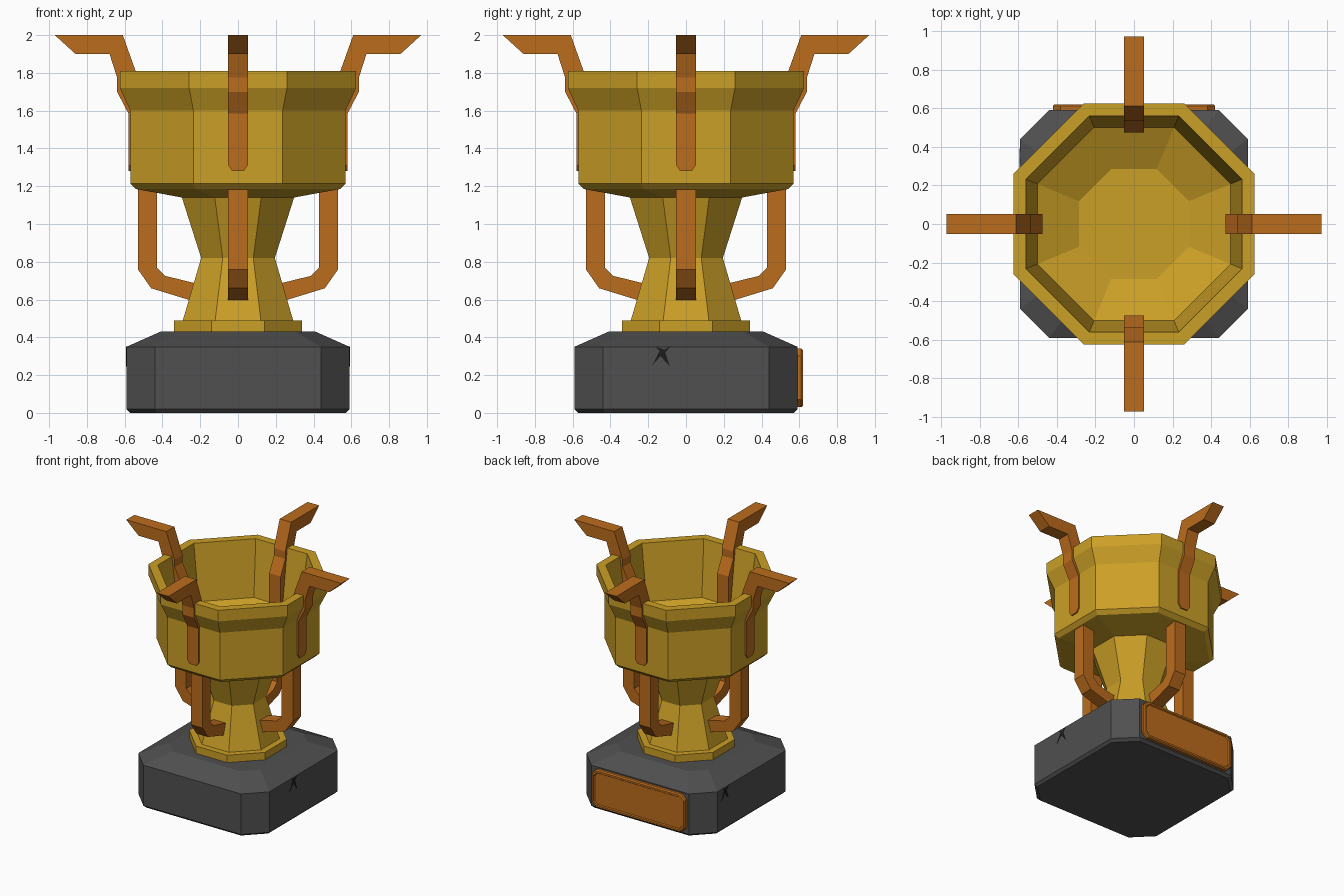
import bpy, bmesh, math

if "Cube" in bpy.data.objects:
    bpy.data.objects.remove(bpy.data.objects["Cube"])


def material(name, color):
    m = bpy.data.materials.new(name)
    m.diffuse_color = (*color, 1)
    m.use_nodes = True
    m.node_tree.nodes["Principled BSDF"].inputs["Base Color"].default_value = m.diffuse_color
    return m


GOLD = material("gold", (0.60, 0.35, 0.02))
COPPER = material("copper", (0.50, 0.15, 0.012))
STONE = material("stone", (0.08, 0.08, 0.08))
DARK = material("crack_dark", (0.012, 0.012, 0.012))


def loft(name, rings, mat, cap=True):
    """Skin equal-length rings of points; cap both ends or join last to first."""
    bm = bmesh.new()
    loops = [[bm.verts.new(p) for p in r] for r in rings]
    pairs = list(zip(loops, loops[1:]))
    if cap:
        bm.faces.new(loops[0])
        bm.faces.new(loops[-1])
    else:
        pairs.append((loops[-1], loops[0]))
    for a, b in pairs:
        n = len(a)
        for i in range(n):
            bm.faces.new((a[i], a[(i + 1) % n], b[(i + 1) % n], b[i]))
    bmesh.ops.recalc_face_normals(bm, faces=bm.faces)
    me = bpy.data.meshes.new(name)
    bm.to_mesh(me)
    bm.free()
    me.materials.append(mat)
    ob = bpy.data.objects.new(name, me)
    bpy.context.collection.objects.link(ob)
    return ob


def cut_rect(hx, hy, c):
    """Rectangle outline with chamfered corners."""
    return [(hx, hy - c), (hx - c, hy), (c - hx, hy), (-hx, hy - c),
            (-hx, c - hy), (c - hx, -hy), (hx - c, -hy), (hx, c - hy)]


def octagons(profile):
    """Octagon rings from (flat-to-centre radius, z) pairs."""
    return [[(x, y, z) for x, y in cut_rect(a, a, a * (1 - math.tan(math.pi / 8)))]
            for a, z in profile]


# Stone base
loft("base", [[(x, y, z) for x, y in cut_rect(h, h, c)] for h, c, z in
              [(0.57, 0.145, 0), (0.59, 0.15, 0.02), (0.59, 0.15, 0.35), (0.41, 0.11, 0.43)]], STONE)

# Plaque on the back with a raised frame
loft("plaque", [[(x, y, z + 0.185) for x, z in cut_rect(0.42 - i, 0.155 - i, 0.04 - i / 2)]
                for i, y in [(0, 0.57), (0, 0.61), (0.008, 0.62), (0.022, 0.62), (0.028, 0.612)]], COPPER)

# Cracks on the two sides
crack = [(-0.03, 0.35), (0.015, 0.335), (0.05, 0.352), (0.02, 0.32),
         (0.045, 0.245), (-0.005, 0.30), (-0.05, 0.25), (-0.01, 0.328)]
for name, side, y0 in [("crack_right", 1, -0.13), ("crack_left", -1, 0.34)]:
    loft(name, [[(side * x, y0 + side * y, z) for y, z in crack] for x in (0.58, 0.592)], DARK)

# Foot, stem and bowl
loft("foot", octagons([(0.34, 0.42), (0.34, 0.49)]), GOLD)
loft("stem", octagons([(0.295, 0.48), (0.195, 0.82), (0.30, 1.15)]), GOLD)
loft("bowl", octagons([(0.295, 1.14), (0.54, 1.185), (0.57, 1.215), (0.57, 1.60), (0.625, 1.72),
                       (0.625, 1.81), (0.56, 1.81), (0.50, 1.36), (0.285, 1.25)]), GOLD)

# Handles: sections of (outer r, outer z, inner r, inner z, half width)
upper = [(0.58, 1.28, 0.475, 1.28, 0.03), (0.58, 1.31, 0.475, 1.31, 0.052),
         (0.58, 1.585, 0.475, 1.61, 0.052), (0.64, 1.70, 0.535, 1.73, 0.052),
         (0.64, 1.775, 0.535, 1.79, 0.052), (0.68, 1.90, 0.61, 2.0, 0.052),
         (0.86, 1.90, 0.97, 2.0, 0.052)]
lower = [(0.20, 0.58, 0.20, 0.68, 0.052), (0.46, 0.66, 0.385, 0.725, 0.052),
         (0.53, 0.76, 0.43, 0.77, 0.052), (0.53, 1.25, 0.43, 1.25, 0.052)]
for side, k in [("right", 0), ("back", 1), ("left", 2), ("front", 3)]:
    for part, sections in [("upper", upper), ("lower", lower)]:
        ob = loft(f"{side}_{part}_handle",
                  [[(ro, -w, zo), (ro, w, zo), (ri, w, zi), (ri, -w, zi)]
                   for ro, zo, ri, zi, w in sections], COPPER)
        ob.rotation_euler.z = k * math.pi / 2
